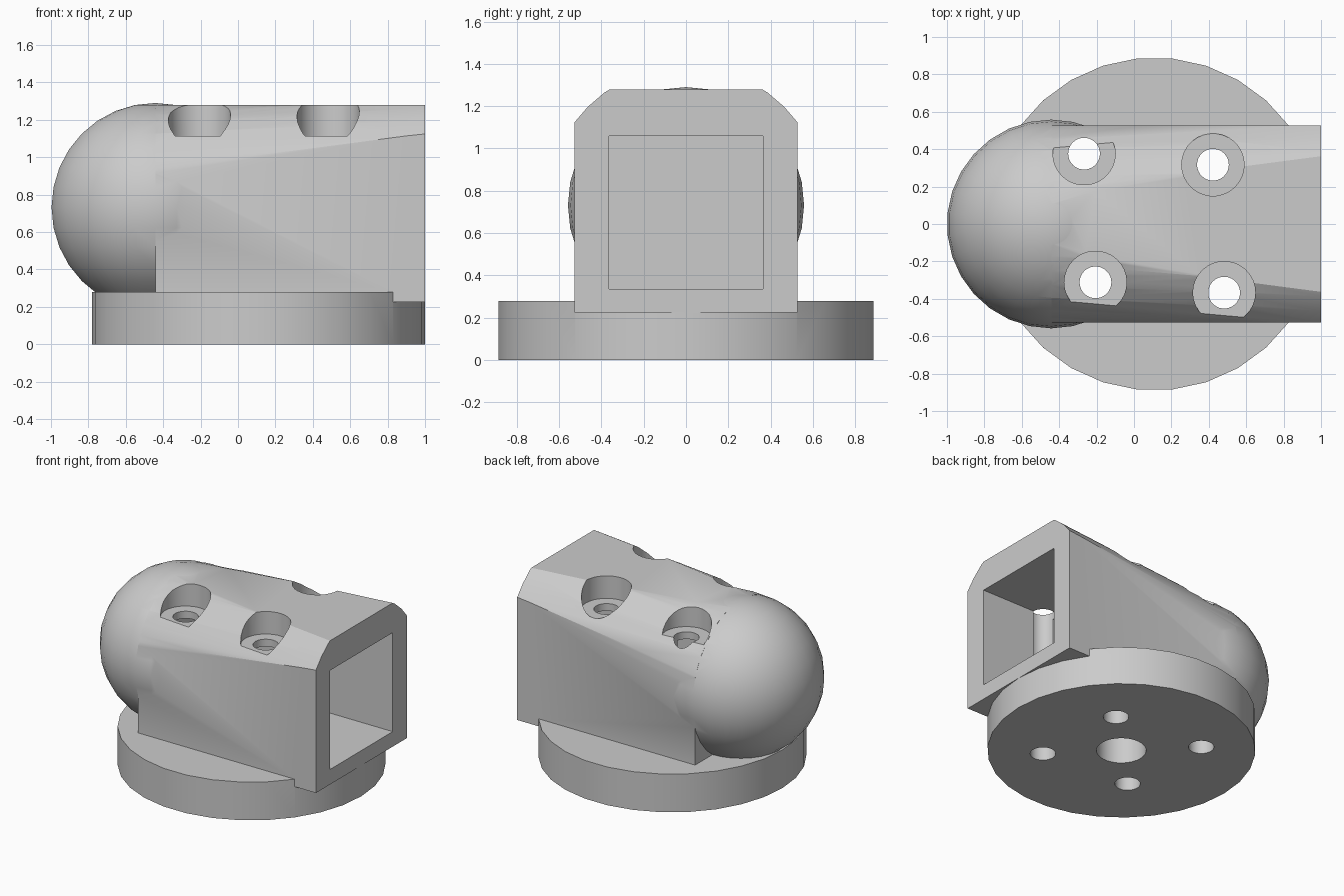
import bpy, bmesh
from math import sin, cos, radians
from mathutils import Matrix, Vector

cube = bpy.data.objects.get("Cube")
if cube:
    bpy.data.objects.remove(cube, do_unlink=True)

grey = bpy.data.materials.new("plain grey")
grey.use_nodes = True
COLOUR = (0.6, 0.6, 0.6, 1)
grey.diffuse_color = COLOUR
grey.node_tree.nodes["Principled BSDF"].inputs["Base Color"].default_value = COLOUR


def finish(name, bm):
    bmesh.ops.recalc_face_normals(bm, faces=bm.faces)
    mesh = bpy.data.meshes.new(name)
    bm.to_mesh(mesh)
    bm.free()
    mesh.materials.append(grey)
    obj = bpy.data.objects.new(name, mesh)
    bpy.context.collection.objects.link(obj)
    return obj


def box(name, low, high):
    low, high = Vector(low), Vector(high)
    bm = bmesh.new()
    bmesh.ops.create_cube(bm, size=1, matrix=Matrix.Translation((low + high) / 2)
                          @ Matrix.Diagonal((*(high - low), 1)))
    return finish(name, bm)


def cylinder(name, x, y, radius, z0, z1, sides=30):
    bm = bmesh.new()
    ring = [bm.verts.new((x + radius * cos(radians(i * 360 / sides)),
                          y + radius * sin(radians(i * 360 / sides)), z0))
            for i in range(sides)]
    base = bm.faces.new(ring)
    top = bmesh.ops.extrude_face_region(bm, geom=[base])["geom"]
    moved = [v for v in top if isinstance(v, bmesh.types.BMVert)]
    bmesh.ops.translate(bm, verts=moved, vec=(0, 0, z1 - z0))
    return finish(name, bm)


def combine(target, tool, operation):
    mod = target.modifiers.new(operation.lower(), "BOOLEAN")
    mod.operation = operation
    mod.solver = "EXACT"
    mod.object = tool
    bpy.context.view_layer.objects.active = target
    bpy.ops.object.modifier_apply(modifier=mod.name)
    bpy.data.objects.remove(tool, do_unlink=True)


NOSE_X, AXIS_Z, NOSE_R, END_R = -0.442, 0.732, 0.558, 0.657
DISC_X = 0.11

# Tapered housing: round-topped at the nose, widening to the open end
bm = bmesh.new()
for x, radius in ((NOSE_X, NOSE_R), (1.0, END_R)):
    for a in range(0, 181, 9):
        bm.verts.new((x, radius * cos(radians(a)), AXIS_Z + radius * sin(radians(a))))
    for side in (-1, 1):
        bm.verts.new((x, side * radius, 0.1))
bmesh.ops.convex_hull(bm, input=bm.verts)
bmesh.ops.dissolve_limit(bm, angle_limit=radians(0.5), verts=bm.verts, edges=bm.edges)
housing = finish("motor_housing", bm)
combine(housing, box("housing_limits", (-0.6, -0.526, 0.225), (1.2, 0.526, 1.278)), "INTERSECT")

# Rounded nose
bm = bmesh.new()
bmesh.ops.create_uvsphere(bm, u_segments=30, v_segments=16, radius=NOSE_R,
                          matrix=Matrix.Translation((NOSE_X, 0, AXIS_Z)))
combine(housing, finish("round_nose", bm), "UNION")

# Base disc
combine(housing, cylinder("base_disc", DISC_X, 0, 0.89, 0, 0.28), "UNION")

# Square tunnel from the open end, and the central hole below it
combine(housing, box("tunnel", (NOSE_X, -0.363, 0.335), (1.2, 0.363, 1.06)), "DIFFERENCE")
combine(housing, cylinder("centre_hole", DISC_X, 0, 0.165, -0.1, 0.5), "DIFFERENCE")

# Screw holes with wide head recesses
for x, y in ((-0.267, 0.376), (0.422, 0.317), (-0.206, -0.312), (0.482, -0.367)):
    combine(housing, cylinder("screw_hole", x, y, 0.085, -0.1, 1.4), "DIFFERENCE")
    combine(housing, cylinder("head_recess", x, y, 0.167, 1.113, 1.5), "DIFFERENCE")

bpy.ops.object.select_all(action="DESELECT")
housing.select_set(True)
bpy.context.view_layer.objects.active = housing
bpy.ops.object.shade_smooth_by_angle(angle=radians(30))
